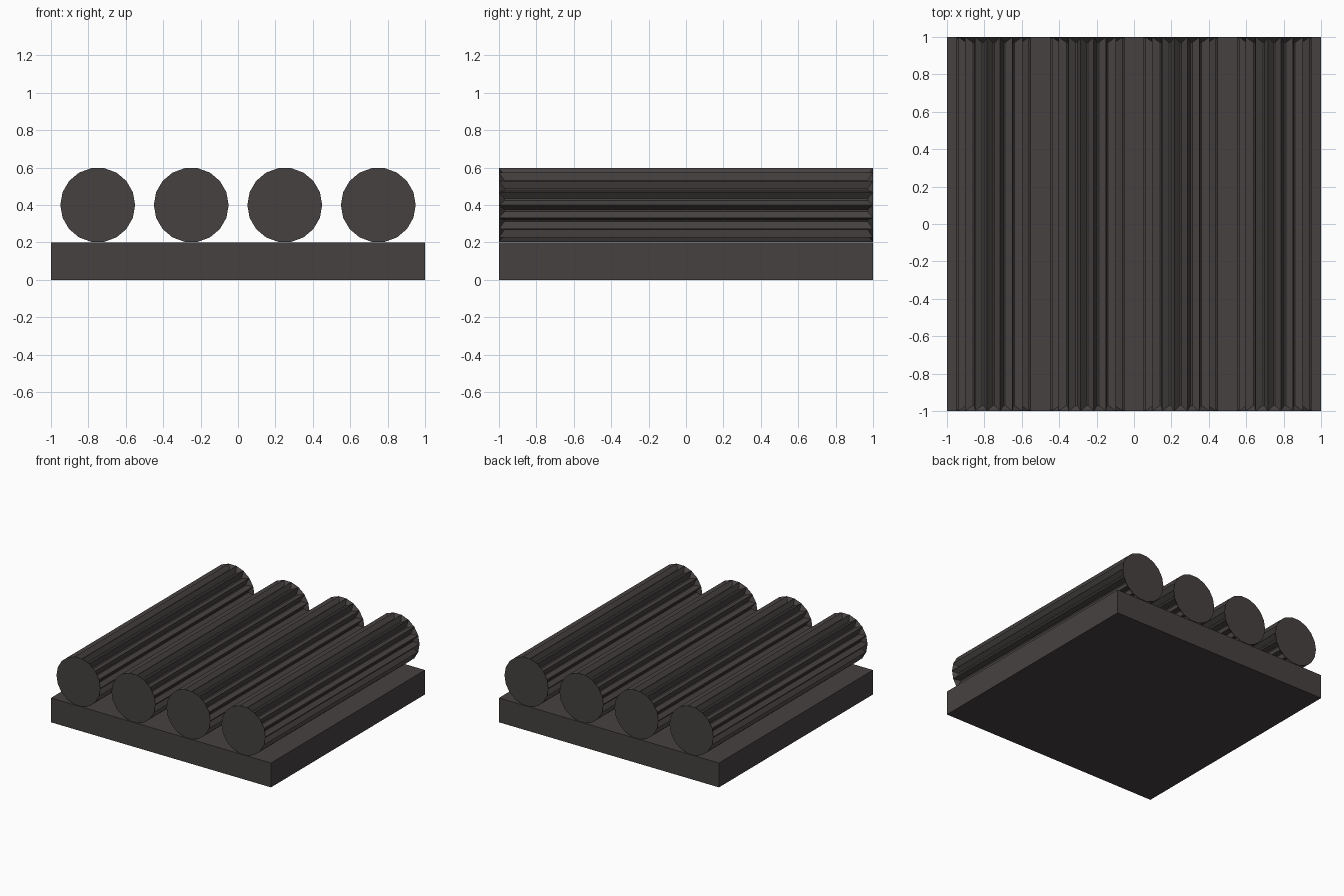
import bpy, bmesh, math
from mathutils import Matrix

if "Cube" in bpy.data.objects:
    bpy.data.objects.remove(bpy.data.objects["Cube"])

mat = bpy.data.materials.new("charcoal_brown")
mat.diffuse_color = (0.06, 0.053, 0.051, 1.0)
mat.use_nodes = True
mat.node_tree.nodes["Principled BSDF"].inputs["Base Color"].default_value = mat.diffuse_color


def add_object(name, bm, location):
    bmesh.ops.recalc_face_normals(bm, faces=bm.faces)
    mesh = bpy.data.meshes.new(name)
    bm.to_mesh(mesh)
    bm.free()
    mesh.materials.append(mat)
    obj = bpy.data.objects.new(name, mesh)
    obj.location = location
    bpy.context.collection.objects.link(obj)


# Square base slab
bm = bmesh.new()
bmesh.ops.create_cube(bm, size=1.0)
bmesh.ops.scale(bm, vec=(2.0, 2.0, 0.2), verts=bm.verts)
add_object("base_slab", bm, (0, 0, 0.1))

# Four 18-sided rollers, each long side sunk into a V-shaped groove
SIDES, RADIUS, GROOVE = 18, 0.2, 0.03
for i in range(4):
    bm = bmesh.new()
    ring = [bm.verts.new((RADIUS * math.cos(math.tau * k / SIDES), -1.0,
                          RADIUS * math.sin(math.tau * k / SIDES)))
            for k in range(SIDES)]
    cap = bm.faces.new(ring)
    ext = bmesh.ops.extrude_face_region(bm, geom=[cap], use_keep_orig=True)
    verts = [g for g in ext["geom"] if isinstance(g, bmesh.types.BMVert)]
    bmesh.ops.translate(bm, verts=verts, vec=(0, 2.0, 0))
    bmesh.ops.recalc_face_normals(bm, faces=bm.faces)
    bm.normal_update()
    sides = [f for f in bm.faces if abs(f.normal.y) < 0.5]
    bmesh.ops.inset_individual(bm, faces=sides, thickness=GROOVE,
                               depth=-GROOVE, use_even_offset=True)
    add_object(f"grooved_roller_{i + 1}", bm, (-0.75 + 0.5 * i, 0, 0.4))
